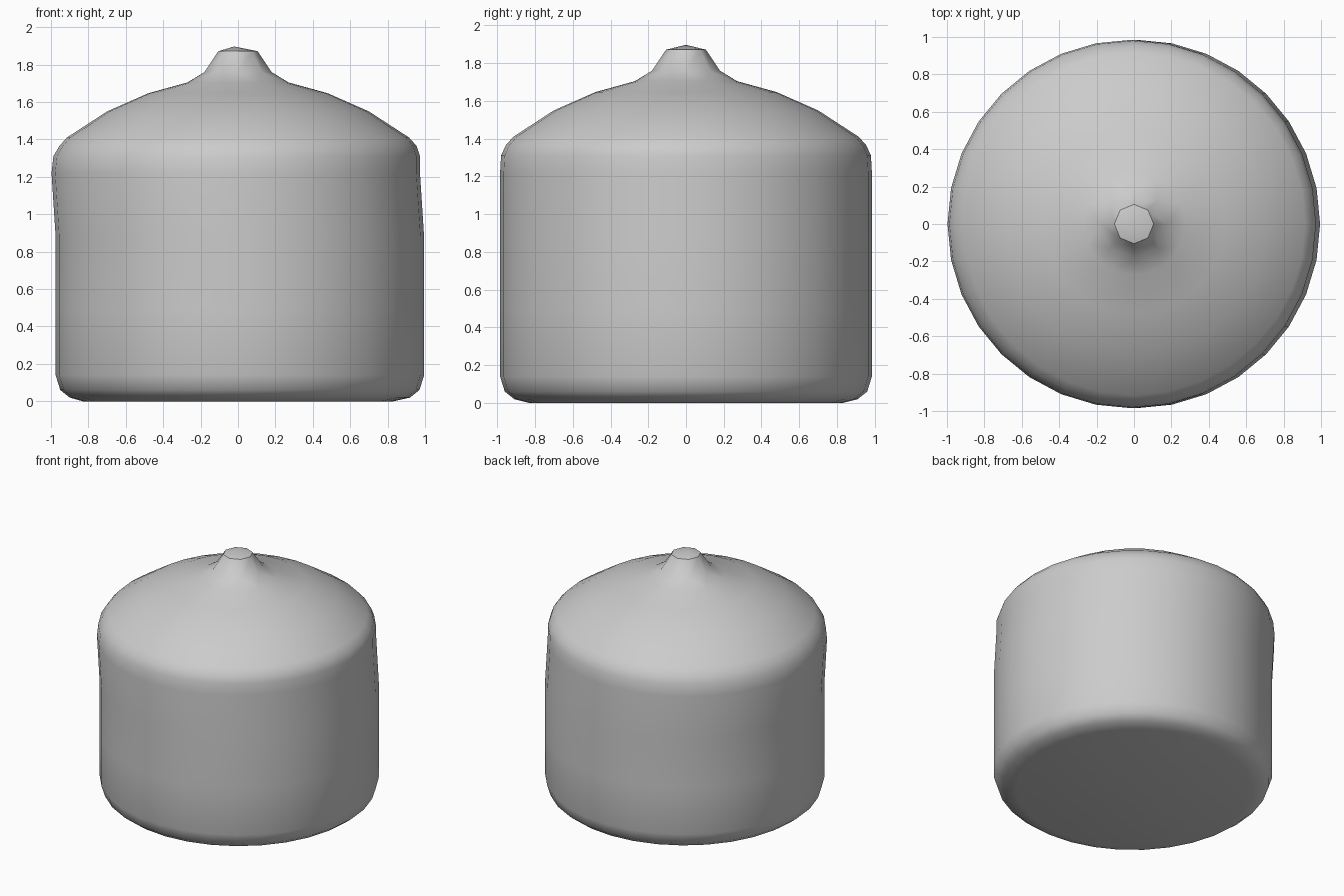
import bpy, bmesh, math

if "Cube" in bpy.data.objects:
    bpy.data.objects.remove(bpy.data.objects["Cube"])

grey = bpy.data.materials.new("plain grey")
grey.diffuse_color = (0.6, 0.6, 0.6, 1)
grey.use_nodes = True
grey.node_tree.nodes["Principled BSDF"].inputs["Base Color"].default_value = grey.diffuse_color

# radius, height, sideways drift of each ring
BODY = [(0.83, 0.0, 0.0), (0.91, 0.02, 0.01), (0.96, 0.06, 0.01), (0.985, 0.14, 0.01),
        (0.985, 0.5, 0.01), (0.985, 0.88, 0.01), (0.985, 1.22, -0.012), (0.98, 1.31, -0.007),
        (0.955, 1.365, 0.0), (0.915, 1.41, 0.0), (0.70, 1.55, 0.0), (0.48, 1.647, 0.0),
        (0.27, 1.705, 0.0)]
KNOB = [(0.18, 1.76, 0.0), (0.105, 1.872, 0.0)]

bm = bmesh.new()


def add_ring(r, z, dx, sides):
    return [bm.verts.new((r * math.cos(2 * math.pi * i / sides) + dx,
                          r * math.sin(2 * math.pi * i / sides), z)) for i in range(sides)]


def skin(rings):
    for a, b in zip(rings, rings[1:]):
        n = len(a)
        for i in range(n):
            j = (i + 1) % n
            bm.faces.new((a[i], a[j], b[j], b[i]))


def loop_edges(ring):
    edges = []
    for i, v in enumerate(ring):
        w = ring[(i + 1) % len(ring)]
        edges.append(bm.edges.get((v, w)) or bm.edges.new((v, w)))
    return edges


# Drum with rounded base and domed shoulder
body = [add_ring(*p, 32) for p in BODY]
skin(body)
bm.faces.new(body[0][::-1])

# Faceted knob blended into the dome
knob = [add_ring(*p, 8) for p in KNOB]
skin(knob)
bmesh.ops.bridge_loops(bm, edges=loop_edges(body[-1]) + loop_edges(knob[0]))
tip = bm.verts.new((-0.02, 0.0, 1.897))
top = knob[-1]
for i in range(8):
    bm.faces.new((top[i], top[(i + 1) % 8], tip))

bmesh.ops.recalc_face_normals(bm, faces=bm.faces[:])
mesh = bpy.data.meshes.new("domed_canister")
bm.to_mesh(mesh)
bm.free()
mesh.materials.append(grey)
canister = bpy.data.objects.new("domed_canister", mesh)
bpy.context.collection.objects.link(canister)

# Smooth shading with the knob rim kept crisp
bpy.context.view_layer.objects.active = canister
canister.select_set(True)
bpy.ops.object.shade_smooth_by_angle(angle=math.radians(40))
